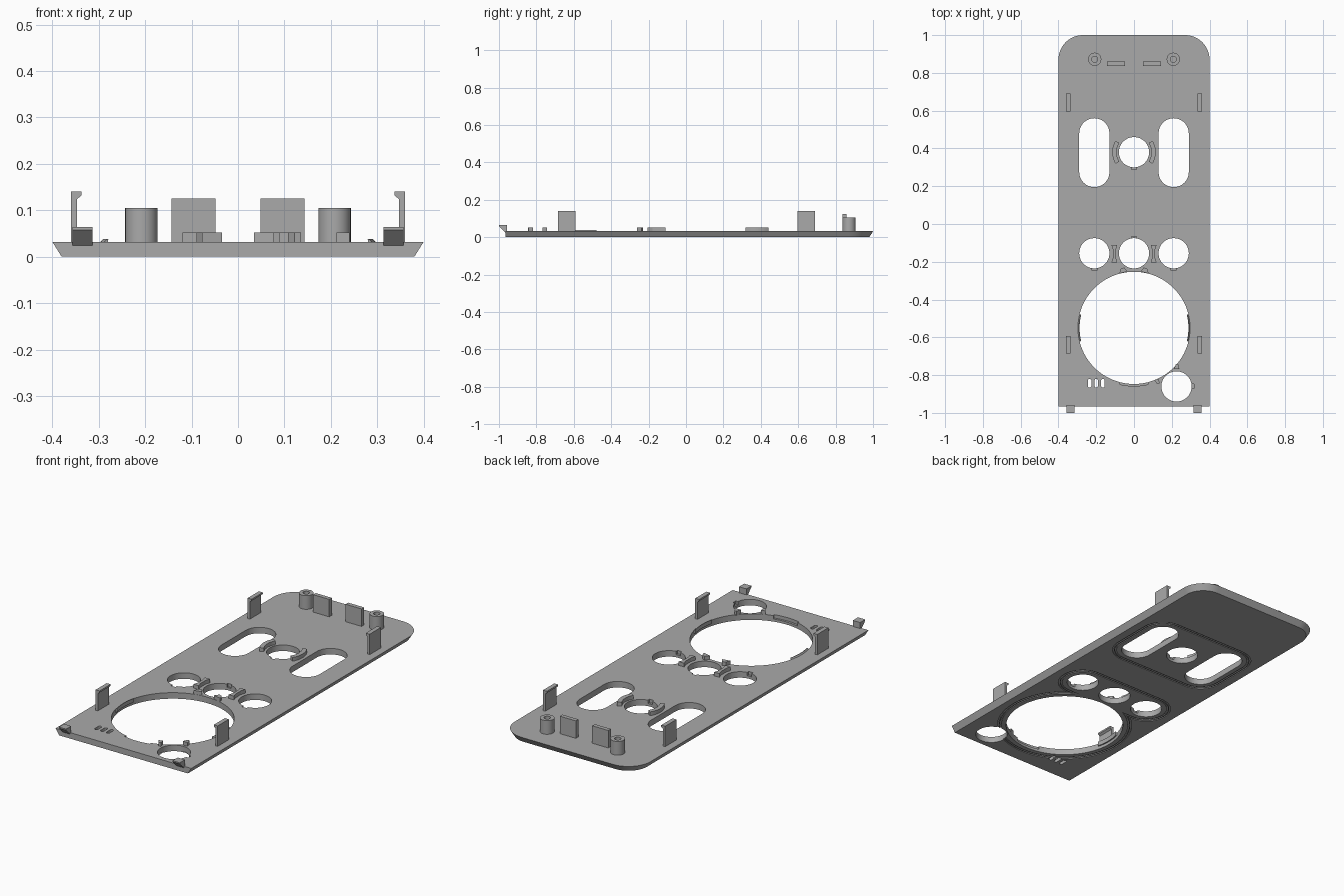
import bpy
import bmesh
from math import sin, cos, pi, radians

if "Cube" in bpy.data.objects:
    bpy.data.objects.remove(bpy.data.objects["Cube"])

gray = bpy.data.materials.new("plastic gray")
gray.use_nodes = True
gray.diffuse_color = (0.4, 0.4, 0.4, 1)
gray.node_tree.nodes["Principled BSDF"].inputs["Base Color"].default_value = (0.4, 0.4, 0.4, 1)

TOP = 0.032    # top face of the plate
SINK = 0.028   # raised parts start slightly inside the plate


def arc(cx, cy, r, a0, a1, n=16):
    angles = [radians(a0 + (a1 - a0) * i / n) for i in range(n + 1)]
    return [(cx + r * cos(a), cy + r * sin(a)) for a in angles]


def circle(cx, cy, r, n=64):
    return arc(cx, cy, r, 0, 360, n)[:-1]


def rect(x0, x1, y0, y1):
    return [(x0, y0), (x1, y0), (x1, y1), (x0, y1)]


def round_rect(x0, x1, y0, y1, r):
    return (arc(x1 - r, y0 + r, r, -90, 0) + arc(x1 - r, y1 - r, r, 0, 90)
            + arc(x0 + r, y1 - r, r, 90, 180) + arc(x0 + r, y0 + r, r, 180, 270))


def slot(cx, y0, y1, r):
    return arc(cx, y1 - r, r, 0, 180) + arc(cx, y0 + r, r, 180, 360)


def sector(cx, cy, r0, r1, a0, a1):
    return arc(cx, cy, r1, a0, a1) + arc(cx, cy, r0, a1, a0)


def flip(pts):
    return [(-x, y) for x, y in pts]


def prism(name, bottom, z0, z1, top=None, axes="xyz"):
    """Extrude an outline, optionally towards a different top outline."""
    bm = bmesh.new()
    place = {"xyz": lambda p, h: (p[0], p[1], h),
             "xzy": lambda p, h: (p[0], h, p[1]),
             "yzx": lambda p, h: (h, p[0], p[1])}[axes]
    lo = [bm.verts.new(place(p, z0)) for p in bottom]
    hi = [bm.verts.new(place(p, z1)) for p in (top or bottom)]
    bm.faces.new(lo[::-1])
    bm.faces.new(hi)
    for i in range(len(lo)):
        j = (i + 1) % len(lo)
        bm.faces.new((lo[i], lo[j], hi[j], hi[i]))
    bmesh.ops.recalc_face_normals(bm, faces=bm.faces)
    mesh = bpy.data.meshes.new(name)
    bm.to_mesh(mesh)
    bm.free()
    mesh.materials.append(gray)
    obj = bpy.data.objects.new(name, mesh)
    bpy.context.collection.objects.link(obj)
    return obj


def combine(obj, other, operation="DIFFERENCE"):
    """Apply a boolean and remove the helper."""
    mod = obj.modifiers.new("cut", "BOOLEAN")
    mod.operation, mod.object, mod.solver = operation, other, "EXACT"
    graph = bpy.context.evaluated_depsgraph_get()
    mesh = bpy.data.meshes.new_from_object(obj.evaluated_get(graph))
    obj.modifiers.clear()
    obj.data = mesh
    bpy.data.objects.remove(other)


def cut(obj, pts, z0=-0.05, z1=0.2):
    combine(obj, prism("cutter", pts, z0, z1))


# Plate with rounded back corners and a chamfered underside
def outline(inset):
    x, r = 0.4 - inset, 0.13 - inset
    return ([(-x, -0.965), (x, -0.965)] + arc(0.27, 0.87, r, 0, 90)
            + arc(-0.27, 0.87, r, 90, 180))


plate = prism("face_plate", outline(0.02), 0, TOP, outline(0))

# Decorative grooves on the underside
for outer, inner in ((0.045, 0.037), (0.033, 0.025)):
    def panel(m):
        return round_rect(-0.29 - m, 0.29 + m, 0.195 - m, 0.56 + m, 0.08 + m)

    def row(m):
        return round_rect(-0.29 - m, 0.29 + m, -0.235 - m, -0.075 + m, 0.08 + m)

    groove = prism("groove", panel(outer), -0.01, 0.004)
    cut(groove, panel(inner))
    combine(plate, groove)
    groove = prism("groove", row(outer), -0.01, 0.004)
    combine(groove, prism("ring", circle(0, -0.55, 0.297 + outer), -0.01, 0.004), "UNION")
    cut(groove, row(inner))
    cut(groove, circle(0, -0.55, 0.297 + inner))
    combine(plate, groove)

# Openings
holes = [circle(0, -0.55, 0.297, 96), circle(0.225, -0.86, 0.08), circle(0, 0.38, 0.08)]
holes += [circle(x, -0.155, 0.08) for x in (-0.21, 0, 0.21)]
holes += [slot(x, 0.195, 0.56, 0.08) for x in (-0.21, 0.21)]
holes += [slot(x, -0.866, -0.82, 0.009) for x in (-0.235, -0.2, -0.165)]
for pts in holes:
    cut(plate, pts)

# Half-depth key notches at the rims
for x, y in ((0, 0.3), (-0.21, -0.235), (0.21, -0.235), (0, -0.078), (0.304, -0.86)):
    cut(plate, rect(x - 0.013, x + 0.013, y - 0.012, y + 0.012), 0.014)
cut(plate, sector(0, -0.55, 0.28, 0.308, 256, 284), 0.014)

# Sloped lips at the sides of the large opening
for a in (0, 180):
    prism("rim_lip", sector(0, -0.55, 0.29, 0.31, a - 14, a + 14), 0.016, 0.038,
          sector(0, -0.55, 0.288, 0.291, a - 14, a + 14))

# Small ribs next to the openings
RIB = 0.052
bow = [(0.088, -0.205), (0.12, -0.205), (0.112, -0.18), (0.112, -0.135),
       (0.12, -0.11), (0.088, -0.11), (0.096, -0.135), (0.096, -0.18)]
stop = [(0.035, -0.252), (0.078, -0.262), (0.07, -0.237), (0.052, -0.23)]
curved = sector(0, 0.38, 0.092, 0.115, -32, 32)
for name, pts in (("bow_rib", bow), ("rim_stop", stop), ("curved_rib", curved)):
    prism(name + "_left", pts, SINK, RIB)
    prism(name + "_right", flip(pts), SINK, RIB)
prism("corner_stop_back", [(0.212, -0.768), (0.24, -0.768), (0.234, -0.742), (0.222, -0.742)], SINK, RIB)
prism("corner_stop_side", [(0.108, -0.826), (0.13, -0.818), (0.136, -0.843), (0.122, -0.846)], SINK, RIB)

# Paired parts: snap clips, support tabs, screw posts and front hooks
clip = [(0.347, SINK), (0.36, SINK), (0.36, 0.141), (0.337, 0.141), (0.337, 0.132), (0.347, 0.124)]
hook = [(-0.957, SINK), (-0.957, 0.064), (-1.0, 0.064), (-1.0, 0.058), (-0.966, 0.024)]
for side, s in (("left", 1), ("right", -1)):
    profile = clip if s > 0 else flip(clip)
    prism("back_clip_" + side, profile, 0.595, 0.69, axes="xzy")
    prism("front_clip_" + side, profile, -0.685, -0.592, axes="xzy")
    prism("support_tab_" + side, rect(s * 0.048, s * 0.143, 0.837, 0.859), SINK, 0.125)
    prism("front_hook_" + side, hook, s * 0.314, s * 0.357, axes="yzx")
    post = prism("screw_post_" + side, circle(s * 0.208, 0.872, 0.035, 32), SINK, 0.105)
    cut(post, circle(s * 0.208, 0.872, 0.016, 24), TOP)

# Smooth round walls, keep hard edges sharp
for obj in bpy.context.collection.objects:
    if obj.type == "MESH" and obj.name.startswith(("face_plate", "screw_post", "curved_rib", "rim_lip")):
        bpy.ops.object.select_all(action="DESELECT")
        obj.select_set(True)
        bpy.context.view_layer.objects.active = obj
        bpy.ops.object.shade_smooth_by_angle(angle=pi / 6)
